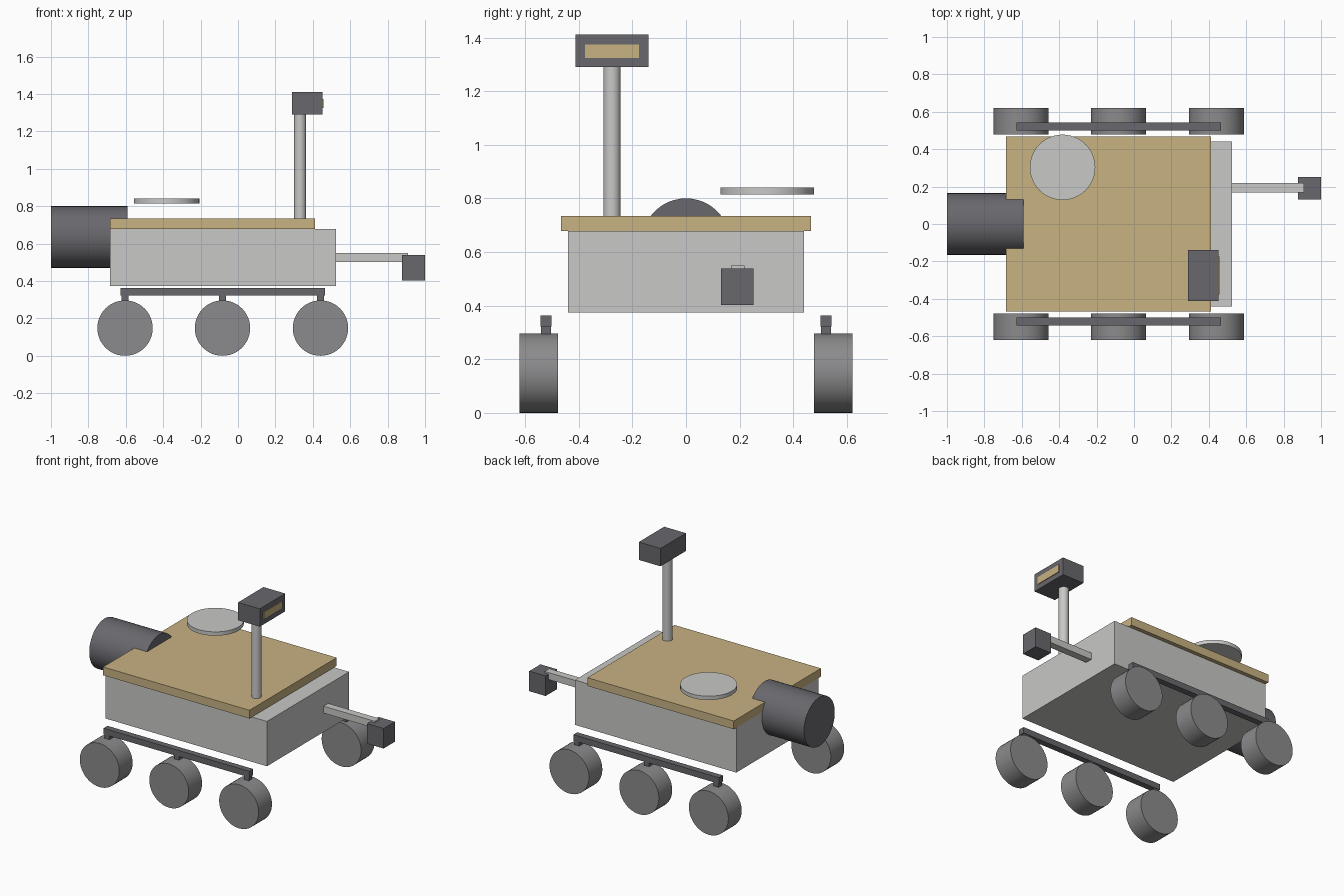
import bpy
import math
from mathutils import Vector

cube = bpy.data.objects.get("Cube")
if cube:
    bpy.data.objects.remove(cube, do_unlink=True)


def material(name, r, g, b):
    m = bpy.data.materials.new(name)
    m.use_nodes = True
    m.diffuse_color = (r, g, b, 1)
    m.node_tree.nodes["Principled BSDF"].inputs["Base Color"].default_value = (r, g, b, 1)
    return m


light = material("light grey", 0.58, 0.58, 0.57)
gold = material("gold tan", 0.58, 0.445, 0.223)
dark = material("dark grey", 0.14, 0.138, 0.153)
rubber = material("wheel grey", 0.258, 0.258, 0.266)


def box(name, low, high, mat):
    """Box between two opposite corners."""
    low, high = Vector(low), Vector(high)
    bpy.ops.mesh.primitive_cube_add(size=1, location=(low + high) / 2)
    ob = bpy.context.object
    ob.name = name
    ob.scale = high - low
    bpy.ops.object.transform_apply(location=False, rotation=False, scale=True)
    ob.data.materials.append(mat)
    return ob


def cylinder(name, centre, radius, length, axis, mat):
    """Smooth cylinder along the named axis."""
    turn = {"x": (0, math.pi / 2, 0), "y": (math.pi / 2, 0, 0), "z": (0, 0, 0)}[axis]
    bpy.ops.mesh.primitive_cylinder_add(vertices=48, radius=radius, depth=length,
                                        location=centre, rotation=turn)
    ob = bpy.context.object
    ob.name = name
    bpy.ops.object.shade_smooth_by_angle()
    ob.data.materials.append(mat)
    return ob


# Body and deck
box("body", (-0.685, -0.44, 0.374), (0.525, 0.44, 0.678), light)
box("deck", (-0.685, -0.467, 0.678), (0.413, 0.467, 0.734), gold)

# Power unit at the rear end and antenna dish over the deck
cylinder("power_unit", (-0.795, 0, 0.635), 0.165, 0.41, "x", dark)
cylinder("antenna_dish", (-0.382, 0.303, 0.827), 0.175, 0.026, "z", light)

# Camera mast
cylinder("mast", (0.332, -0.276, 1.01), 0.032, 0.57, "z", light)
box("camera_head", (0.289, -0.412, 1.29), (0.452, -0.14, 1.411), dark)
box("camera_window", (0.449, -0.376, 1.324), (0.457, -0.175, 1.374), gold)

# Arm and tool
box("arm", (0.5, 0.168, 0.502), (0.908, 0.218, 0.549), light)
box("arm_tool", (0.877, 0.131, 0.403), (1.0, 0.251, 0.539), dark)

# Suspension and wheels on both sides
for side, s in (("left", 1), ("right", -1)):
    y = s * 0.522
    box(side + "_rocker_bar", (-0.628, y - 0.021, 0.322), (0.465, y + 0.021, 0.363), dark)
    for place, x in (("rear", -0.604), ("middle", -0.083), ("front", 0.441)):
        box(f"{side}_{place}_strut", (x - 0.018, y - 0.018, 0.26), (x + 0.018, y + 0.018, 0.33), dark)
        cylinder(f"{side}_{place}_wheel", (x, s * 0.549, 0.148), 0.148, 0.143, "y", rubber)
